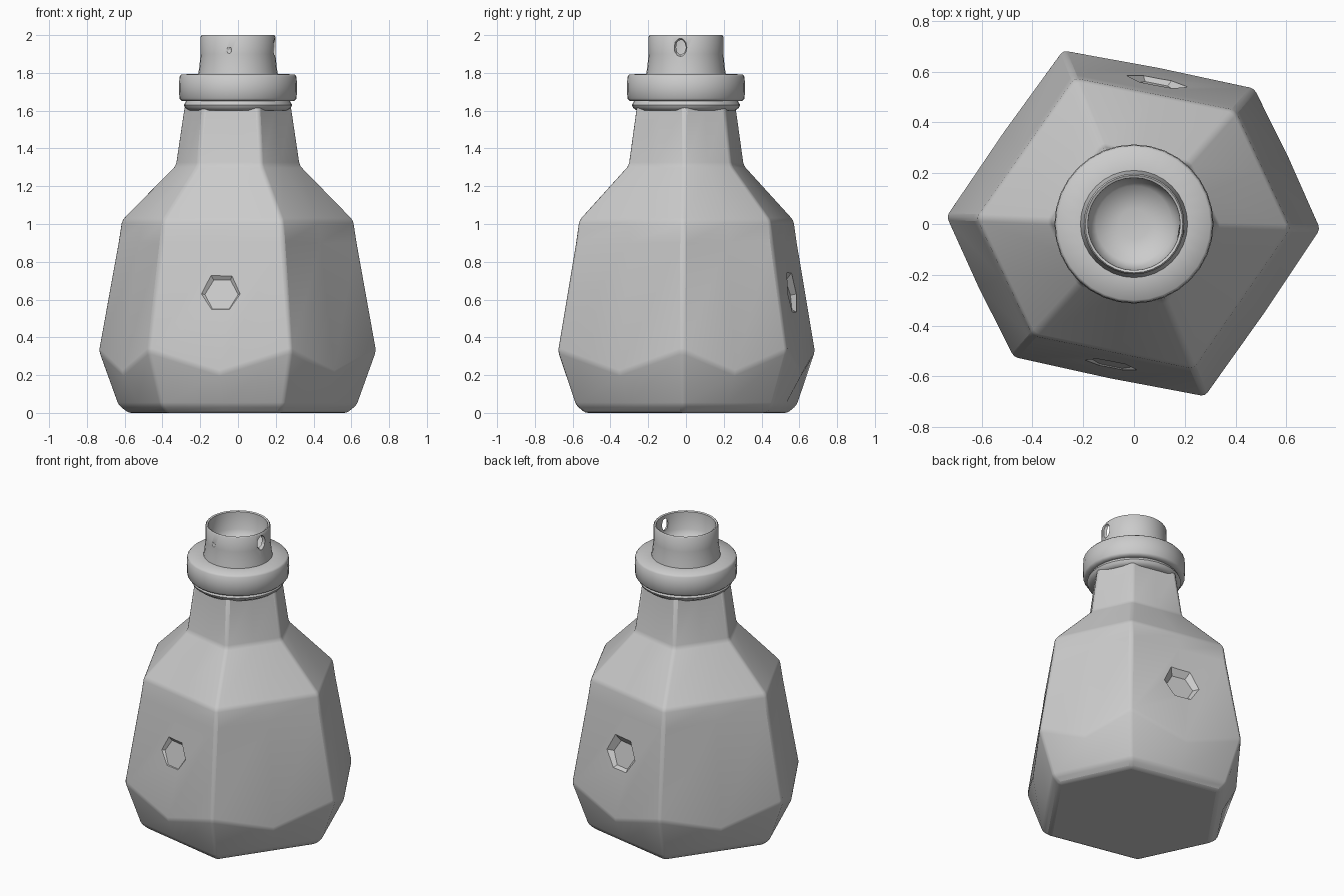
import bpy, bmesh, math
from mathutils import Vector, Matrix

cube = bpy.data.objects.get("Cube")
if cube:
    bpy.data.objects.remove(cube)

clay = bpy.data.materials.new("pale grey")
clay.use_nodes = True
COLOR = (0.6, 0.6, 0.6, 1)
clay.diffuse_color = COLOR
clay.node_tree.nodes["Principled BSDF"].inputs["Base Color"].default_value = COLOR


def add_object(name, bm):
    bmesh.ops.recalc_face_normals(bm, faces=bm.faces)
    mesh = bpy.data.meshes.new(name)
    bm.to_mesh(mesh)
    bm.free()
    obj = bpy.data.objects.new(name, mesh)
    bpy.context.collection.objects.link(obj)
    mesh.materials.append(clay)
    return obj


def smooth(obj, angle):
    bpy.ops.object.select_all(action="DESELECT")
    obj.select_set(True)
    bpy.context.view_layer.objects.active = obj
    bpy.ops.object.shade_smooth_by_angle(angle=math.radians(angle))


def bridge(bm, rings):
    for low, high in zip(rings, rings[1:]):
        for i in range(len(low)):
            j = (i + 1) % len(low)
            bm.faces.new((low[i], low[j], high[j], high[i]))


def lathe(name, profile, sides=32):
    """Closed solid of revolution from (radius, height) points."""
    bm = bmesh.new()
    rings = []
    for r, z in profile:
        rings.append([bm.verts.new((r * math.cos(a), r * math.sin(a), z))
                      for a in (math.tau * i / sides for i in range(sides))])
    bridge(bm, rings)
    bm.faces.new(rings[0])
    bm.faces.new(rings[-1])
    return add_object(name, bm)


def cut(obj, cutter):
    cutter.hide_render = True
    cutter.hide_set(True)
    mod = obj.modifiers.new("cut", "BOOLEAN")
    mod.operation = "DIFFERENCE"
    mod.object = cutter
    mod.solver = "EXACT"


# Six-sided bottle body, with mid-side points so the lower edge can sag
corners = [Vector(p) for p in ((0.735, -0.02), (0.475, 0.535), (-0.28, 0.685),
                               (-0.74, 0.03), (-0.475, -0.525), (0.28, -0.68))]
# height, scale, drop of the side middles, swell of the side middles
levels = [(0.0, 0.79, 0, 1), (0.04, 0.86, 0, 1), (0.33, 1.0, 0.12, 1.01),
          (0.9, 0.86, 0, 1), (1.02, 0.835, 0, 1), (1.31, 0.45, 0, 1),
          (1.63, 0.385, 0, 1)]
bm = bmesh.new()
rings = []
for z, scale, drop, swell in levels:
    ring = []
    for i, c in enumerate(corners):
        mid = (c + corners[(i + 1) % 6]) / 2 * swell
        ring.append(bm.verts.new((c.x * scale, c.y * scale, z)))
        ring.append(bm.verts.new((mid.x * scale, mid.y * scale, z - drop)))
    rings.append(ring)
bridge(bm, rings)
bm.faces.new(rings[0])
bm.faces.new(rings[-1])
body = add_object("bottle_body", bm)
bevel = body.modifiers.new("soft edges", "BEVEL")
bevel.width = 0.016
bevel.segments = 2
bevel.limit_method = "ANGLE"
bevel.angle_limit = math.radians(20)


# Shallow hexagonal dents in the front and back sides
def dent(name, a, b, depth):
    side = (a + b) / 2
    out = Vector((b.y - a.y, a.x - b.x, 0)).normalized()
    out = (out + Vector((0, 0, 0.22))).normalized()
    bm = bmesh.new()
    bmesh.ops.create_cone(bm, cap_ends=True, segments=6, radius1=0.09,
                          radius2=0.25, depth=0.14)
    centre = Vector((side.x * 0.925, side.y * 0.925, 0.63))
    turn = out.to_track_quat("Z", "Y").to_matrix().to_4x4()
    spin = Matrix.Rotation(math.radians(30), 4, "Z")
    bm.transform(Matrix.Translation(centre + out * (0.07 - depth)) @ turn @ spin)
    cut(body, add_object(name, bm))


dent("back_dent_cutter", corners[1], corners[2], 0.03)
dent("front_dent_cutter", corners[4], corners[5], 0.015)
smooth(body, 35)

# Bead under the collar, and the collar
bead = lathe("neck_bead", [(0.26, 1.60), (0.28, 1.615), (0.287, 1.63), (0.27, 1.66)])
smooth(bead, 40)
collar = lathe("collar", [(0.28, 1.65), (0.3, 1.652), (0.31, 1.665), (0.313, 1.72),
                          (0.31, 1.78), (0.3, 1.792), (0.2, 1.795)])
smooth(collar, 50)

# Hollow mouth with a slight flare at its foot
mouth = lathe("mouth", [(0.215, 1.77), (0.205, 1.83), (0.198, 1.9), (0.198, 1.992),
                        (0.192, 2.0), (0.182, 1.995), (0.178, 1.88), (0.15, 1.83),
                        (0.06, 1.81)])


# Worn nicks in the mouth wall
def nick(name, location, size):
    bm = bmesh.new()
    bmesh.ops.create_icosphere(bm, subdivisions=2, radius=1)
    bm.transform(Matrix.Translation(location) @ Matrix.Diagonal((*size, 1)))
    cut(mouth, add_object(name, bm))


nick("side_nick_cutter", (0.2, -0.03, 1.935), (0.04, 0.035, 0.05))
nick("front_nick_cutter", (-0.05, -0.2, 1.92), (0.018, 0.015, 0.022))
smooth(mouth, 50)
